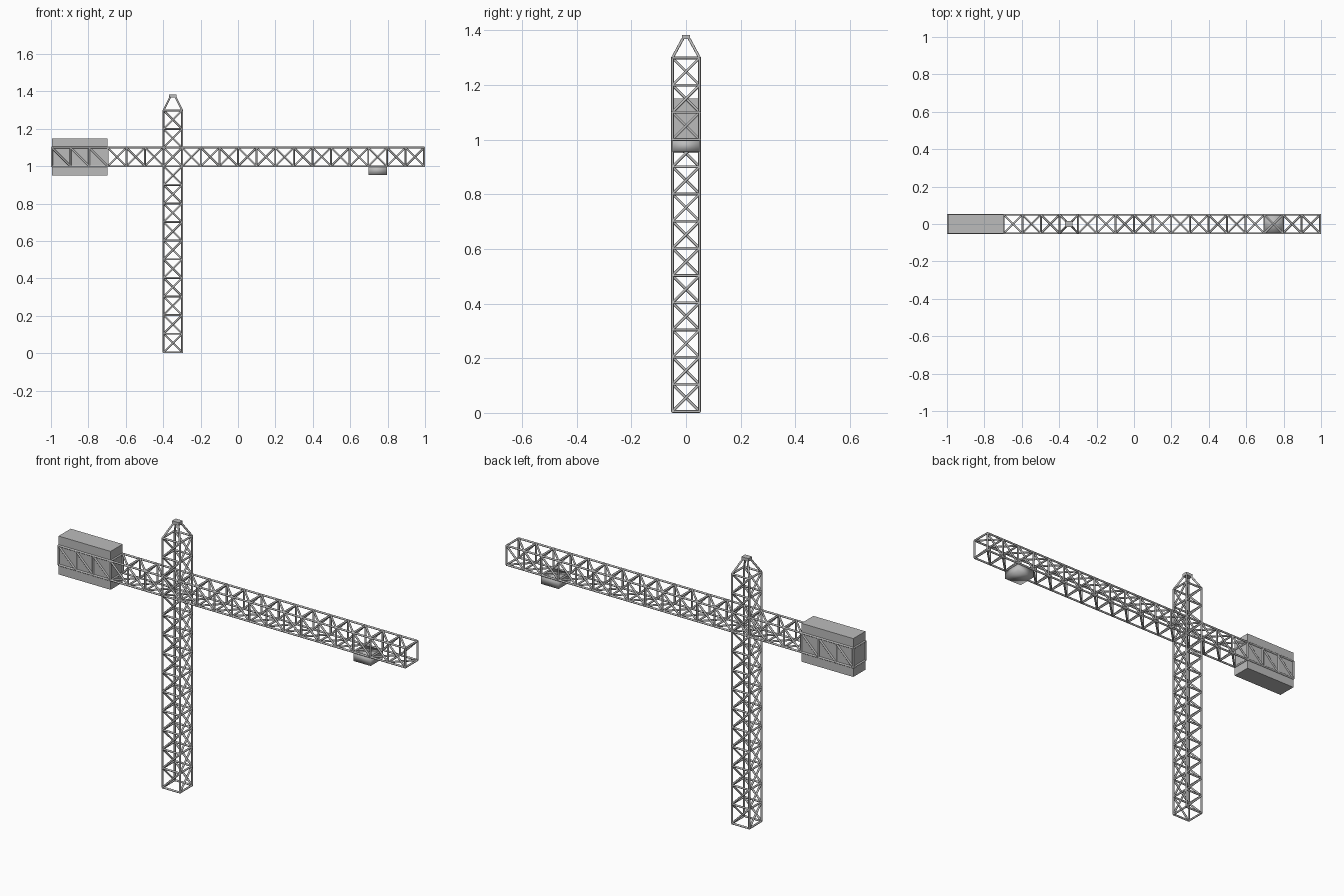
import bpy, bmesh, math
from mathutils import Vector

if "Cube" in bpy.data.objects:
    bpy.data.objects.remove(bpy.data.objects["Cube"])

R = 0.005            # bar radius
S = 0.0995           # lattice cell size
H = S / 2
TX = -0.995 + 6.5 * S  # tower axis in x
JZ = R + 10.5 * S      # jib axis in z

steel = bpy.data.materials.new("plain grey")
steel.diffuse_color = (0.5, 0.5, 0.5, 1)
steel.use_nodes = True
steel.node_tree.nodes["Principled BSDF"].inputs["Base Color"].default_value = steel.diffuse_color


def finish(name, bm, smooth=None):
    me = bpy.data.meshes.new(name)
    bm.to_mesh(me)
    bm.free()
    me.materials.append(steel)
    ob = bpy.data.objects.new(name, me)
    bpy.context.collection.objects.link(ob)
    if smooth:
        bpy.ops.object.select_all(action='DESELECT')
        ob.select_set(True)
        bpy.context.view_layer.objects.active = ob
        if smooth == 'ALL':
            bpy.ops.object.shade_smooth()
        else:
            bpy.ops.object.shade_smooth_by_angle(angle=math.radians(50))
    return ob


def bar(bm, a, b, r=R):
    d = b - a
    res = bmesh.ops.create_cone(bm, cap_ends=True, segments=8, radius1=r,
                                radius2=r, depth=d.length)
    rot = d.to_track_quat('Z', 'Y').to_matrix()
    for v in res['verts']:
        v.co = rot @ v.co + (a + b) / 2


def truss(name, start, axis, u, w, cells):
    """Square lattice: long chords, a ring per level, one diagonal per face."""
    bm = bmesh.new()
    corners = [(-u - w) * H, (u - w) * H, (u + w) * H, (w - u) * H]
    for i in range(4):
        p, q = start + corners[i], start + corners[(i + 1) % 4]
        bar(bm, p, p + axis * S * cells)
        for k in range(cells + 1):
            low = axis * S * k
            bar(bm, p + low, q + low)
            if k < cells:
                bar(bm, p + low, q + low + axis * S)
    return finish(name, bm, 'ANGLE')


def box(name, lo, hi, smooth=None):
    bm = bmesh.new()
    lo, hi = Vector(lo), Vector(hi)
    for v in bmesh.ops.create_cube(bm, size=1)['verts']:
        v.co = (lo + hi) / 2 + v.co * (hi - lo)
    return finish(name, bm, smooth)


X, Y, Z = Vector((1, 0, 0)), Vector((0, 1, 0)), Vector((0, 0, 1))

# Lattice tower and horizontal jib
truss("tower", Vector((TX, 0, R)), Z, X, Y, 13)
truss("jib", Vector((-0.995, 0, JZ)), X, Y, Z, 20)

# Tapered peak with a small cap
bm = bmesh.new()
for sx in (-1, 1):
    for sy in (-1, 1):
        bar(bm, Vector((TX + sx * H, sy * H, R + 13 * S)),
            Vector((TX + sx * 0.014, sy * 0.011, 1.37)))
finish("peak_bars", bm, 'ANGLE')
box("peak_cap", (TX - 0.02, -0.015, 1.367), (TX + 0.02, 0.015, 1.383))

# Counterweight around the rear of the jib
box("counterweight", (-0.995, -H, JZ - S), (-0.995 + 3 * S, H, JZ + S))

# Trolley hanging under the jib, smooth shaded
tx = -0.995 + 17 * S
box("trolley", (tx, -H, 0.954), (tx + S, H, JZ - H), 'ALL')
